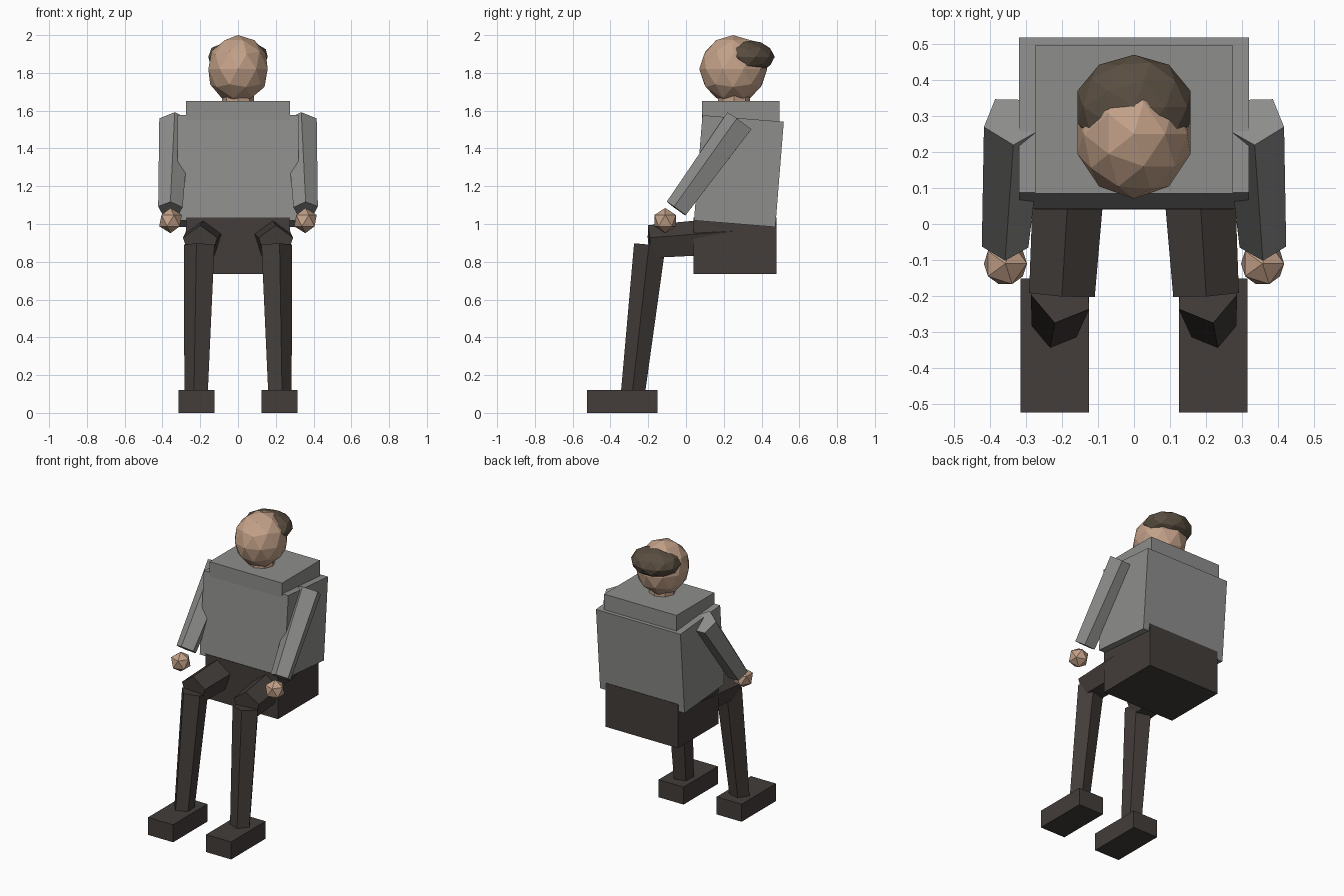
import bpy, bmesh
from math import cos, sin, tau, radians
from mathutils import Vector, Matrix

if "Cube" in bpy.data.objects:
    bpy.data.objects.remove(bpy.data.objects["Cube"])


def material(name, rgb):
    m = bpy.data.materials.new(name)
    m.diffuse_color = (*rgb, 1)
    m.use_nodes = True
    m.node_tree.nodes["Principled BSDF"].inputs["Base Color"].default_value = m.diffuse_color
    return m


SKIN = material("skin", (0.55, 0.36, 0.25))
SHIRT = material("shirt", (0.27, 0.27, 0.265))
TROUSERS = material("trousers", (0.056, 0.047, 0.043))
HAIR = material("hair", (0.1, 0.075, 0.052))


def finish(name, bm, mat):
    bmesh.ops.recalc_face_normals(bm, faces=bm.faces)
    me = bpy.data.meshes.new(name)
    bm.to_mesh(me)
    bm.free()
    me.materials.append(mat)
    ob = bpy.data.objects.new(name, me)
    bpy.context.collection.objects.link(ob)
    return ob


def box(name, center, size, mat, tilt=0):
    bm = bmesh.new()
    m = (Matrix.Translation(center) @ Matrix.Rotation(radians(tilt), 4, 'X')
         @ Matrix.Diagonal((*size, 1)))
    bmesh.ops.create_cube(bm, size=1, matrix=m)
    return finish(name, bm, mat)


def ball(name, center, radii, subdiv, mat, tilt=0):
    bm = bmesh.new()
    m = (Matrix.Translation(center) @ Matrix.Rotation(radians(tilt), 4, 'X')
         @ Matrix.Diagonal((*radii, 1)))
    bmesh.ops.create_icosphere(bm, subdivisions=subdiv, radius=1, matrix=m)
    return finish(name, bm, mat)


def limb(name, p0, r0, p1, r1, ridge, mat, sides=5):
    """Tapered prism from p0 to p1 with one edge turned towards ridge."""
    p0, p1, ridge = Vector(p0), Vector(p1), Vector(ridge)
    axis = (p1 - p0).normalized()
    u = (ridge - axis * ridge.dot(axis)).normalized()
    v = axis.cross(u)
    bm = bmesh.new()
    rings = []
    for p, r in ((p0, r0), (p1, r1)):
        rings.append([bm.verts.new(p + r * (u * cos(tau * i / sides) + v * sin(tau * i / sides)))
                      for i in range(sides)])
    a, b = rings
    bm.faces.new(a)
    bm.faces.new(b)
    for i in range(sides):
        j = (i + 1) % sides
        bm.faces.new((a[i], a[j], b[j], b[i]))
    return finish(name, bm, mat)


# head, hair and neck
ball("head", (0, 0.25, 1.82), (0.165, 0.18, 0.18), 2, SKIN)
ball("hair", (0, 0.325, 1.885), (0.165, 0.145, 0.09), 2, HAIR)
limb("neck", (0, 0.255, 1.55), 0.085, (0, 0.255, 1.72), 0.085, (0, 1, 0), SKIN, 8)

# trunk
box("shoulders", (0, 0.29, 1.53), (0.55, 0.41, 0.24), SHIRT)
box("torso", (0, 0.28, 1.28), (0.64, 0.432, 0.559), SHIRT, -4.6)
box("pelvis", (0, 0.26, 0.885), (0.55, 0.44, 0.30), TROUSERS)

# arms and legs on both sides
for side, s in (("left", 1), ("right", -1)):
    limb(side + "_arm", (s * 0.335, 0.289, 1.541), 0.086,
         (s * 0.358, -0.047, 1.078), 0.068, (0, -0.81, 0.58), SHIRT)
    ball(side + "_hand", (s * 0.357, -0.11, 1.018), (0.067,) * 3, 1, SKIN)
    limb(side + "_thigh", (s * 0.172, 0.26, 0.93), 0.108,
         (s * 0.2, -0.195, 0.898), 0.096, (0, 0, 1), TROUSERS)
    limb(side + "_shin", (s * 0.199, -0.19, 0.888), 0.088,
         (s * 0.217, -0.28, 0.1), 0.067, (s * 0.24, -0.97, 0), TROUSERS)
    box(side + "_foot", (s * 0.22, -0.338, 0.06), (0.19, 0.372, 0.12), TROUSERS)
